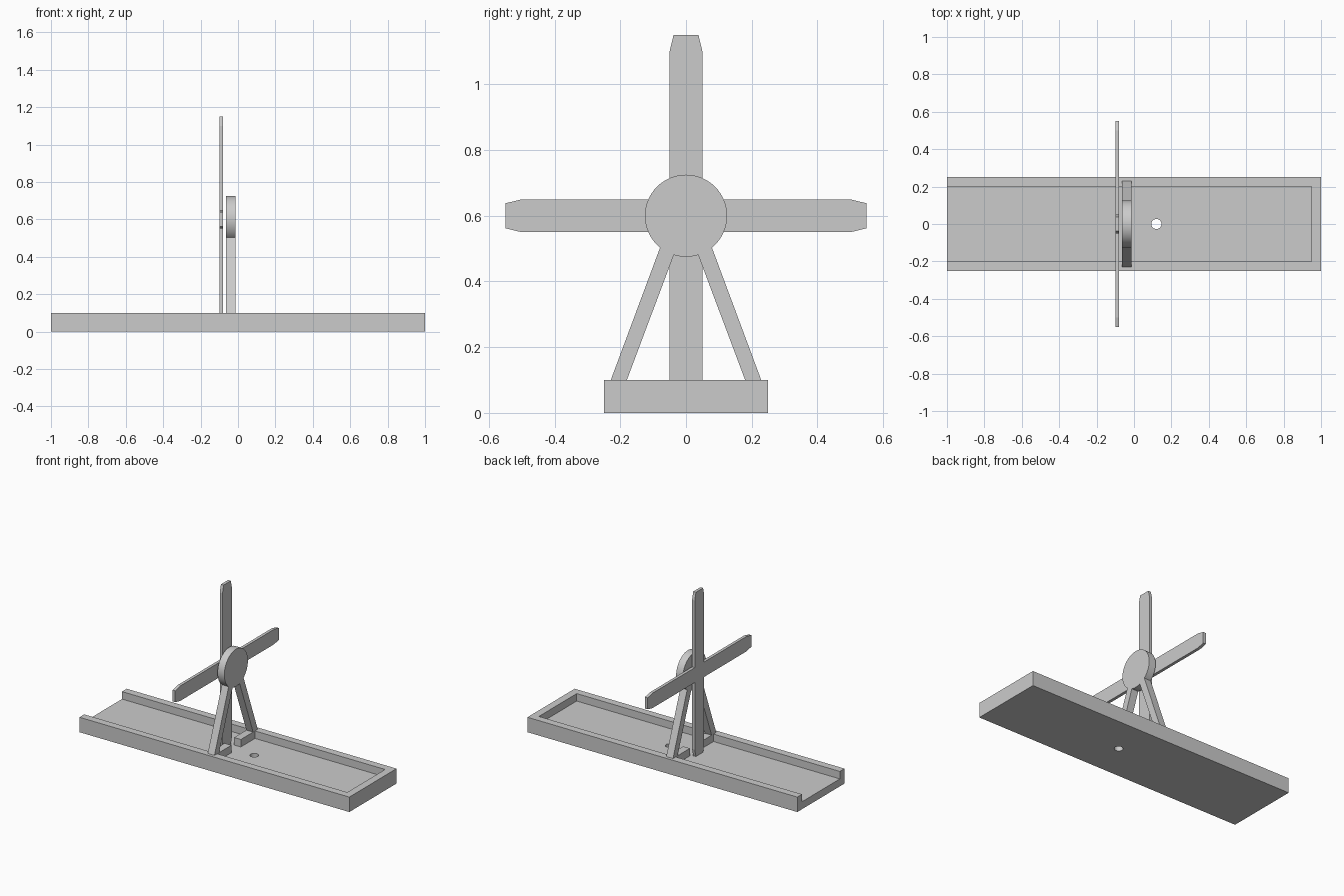
import bpy
import bmesh
from math import cos, sin, tau, radians

if "Cube" in bpy.data.objects:
    bpy.data.objects.remove(bpy.data.objects["Cube"], do_unlink=True)

GREY = (0.6, 0.6, 0.6, 1.0)
grey = bpy.data.materials.new("plain grey")
grey.use_nodes = True
grey.diffuse_color = GREY
grey.node_tree.nodes["Principled BSDF"].inputs["Base Color"].default_value = GREY


def prism(name, points, depth):
    """Extrude a closed outline of 3D points by the vector depth."""
    bm = bmesh.new()
    face = bm.faces.new([bm.verts.new(p) for p in points])
    ext = bmesh.ops.extrude_face_region(bm, geom=[face])
    verts = [v for v in ext["geom"] if isinstance(v, bmesh.types.BMVert)]
    bmesh.ops.translate(bm, verts=verts, vec=depth)
    bmesh.ops.recalc_face_normals(bm, faces=bm.faces)
    mesh = bpy.data.meshes.new(name)
    bm.to_mesh(mesh)
    bm.free()
    mesh.materials.append(grey)
    obj = bpy.data.objects.new(name, mesh)
    bpy.context.collection.objects.link(obj)
    return obj


def box(name, low, high):
    (x0, y0, z0), (x1, y1, z1) = low, high
    outline = [(x0, y0, z0), (x1, y0, z0), (x1, y1, z0), (x0, y1, z0)]
    return prism(name, outline, (0, 0, z1 - z0))


def side_plate(name, outline, x0, x1):
    """Plate facing +x with a (y, z) outline."""
    return prism(name, [(x0, y, z) for y, z in outline], (x1 - x0, 0, 0))


def circle(radius, count):
    return [(radius * cos(tau * i / count), radius * sin(tau * i / count)) for i in range(count)]


def select(obj):
    bpy.ops.object.select_all(action="DESELECT")
    obj.select_set(True)
    bpy.context.view_layer.objects.active = obj


def cut(obj, cutter):
    select(obj)
    mod = obj.modifiers.new("cut", "BOOLEAN")
    mod.operation = "DIFFERENCE"
    mod.solver = "EXACT"
    mod.object = cutter
    bpy.ops.object.modifier_apply(modifier=mod.name)
    bpy.data.objects.remove(cutter, do_unlink=True)


# Tray base: recess open at one end, with a round hole in the floor
BASE_TOP, FLOOR, CENTRE = 0.1, 0.05, 0.6
base = box("tray_base", (-1, -0.25, 0), (1, 0.25, BASE_TOP))
cut(base, box("recess_cutter", (-1.1, -0.2, FLOOR), (0.95, 0.2, 0.2)))
hole = [(x + 0.12, y, -0.1) for x, y in circle(0.027, 32)]
cut(base, prism("hole_cutter", hole, (0, 0, 0.4)))
select(base)
bpy.ops.object.shade_smooth_by_angle(angle=radians(30))

# Support: round head, splayed legs and foot blocks
X0, X1 = -0.064, -0.014
disc = side_plate("support_disc", [(y, z + CENTRE) for y, z in circle(0.125, 64)], X0, X1)
select(disc)
bpy.ops.object.shade_smooth_by_angle(angle=radians(30))

leg_outline = [(0.18, BASE_TOP), (0.229, BASE_TOP), (0.079, 0.503), (0.037, 0.481)]
for side, s in (("left", 1), ("right", -1)):
    side_plate(side + "_leg", [(s * y, z) for y, z in leg_outline], X0, X1)
    box(side + "_foot_block", (X0, min(s * 0.05, s * 0.2), FLOOR),
        (X1, max(s * 0.05, s * 0.2), BASE_TOP))

# Four-armed rotor with tapered tips: one arm outline turned four times
arm = [(0.05, 0.05), (0.05, 0.5), (0.038, 0.55), (-0.038, 0.55), (-0.05, 0.5)]
rotor = []
for _ in range(4):
    rotor += [(y, z + CENTRE) for y, z in arm]
    arm = [(-z, y) for y, z in arm]
side_plate("rotor_blades", rotor, -0.1, -0.08)
